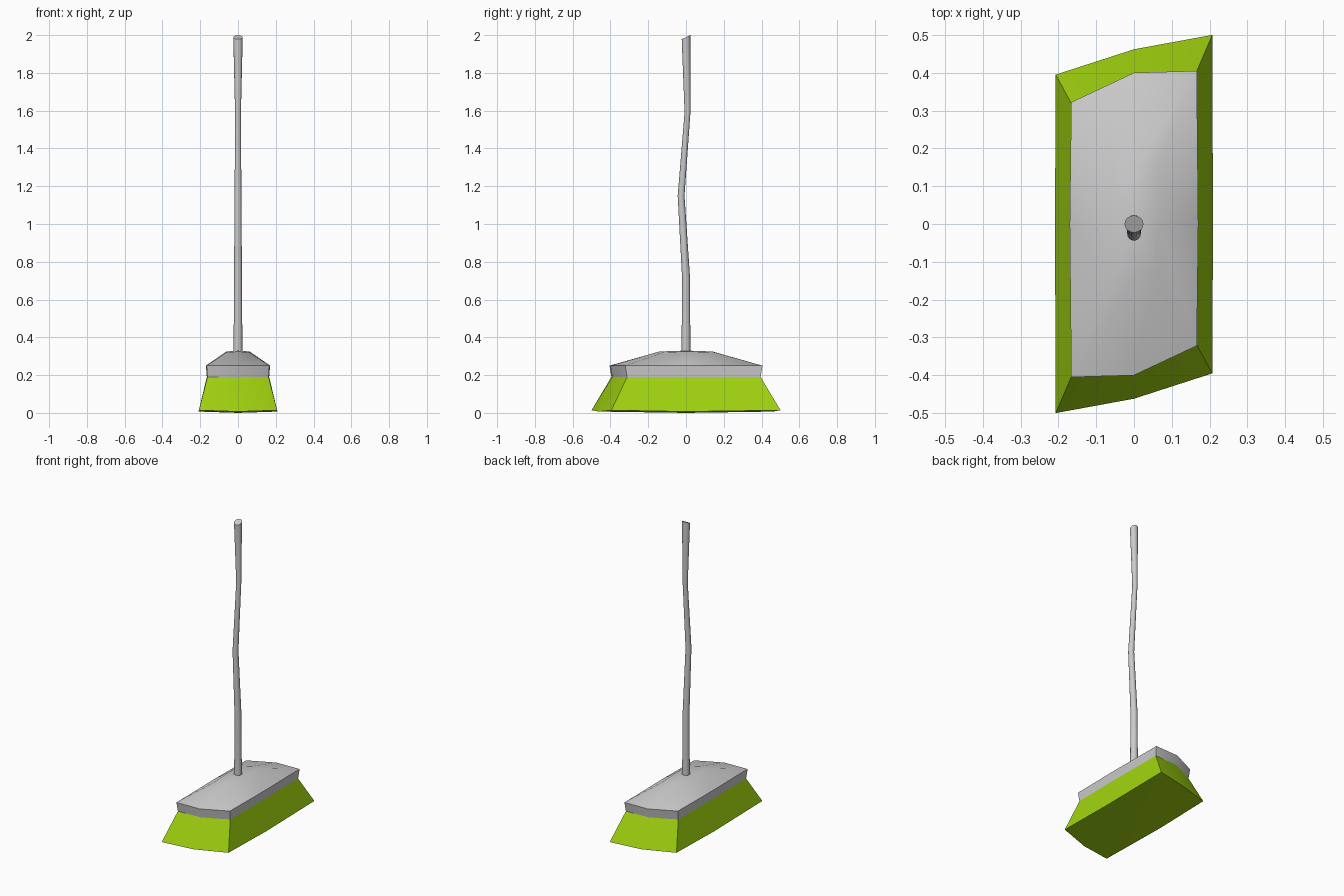
import bpy, math
from mathutils import Vector, Matrix

if "Cube" in bpy.data.objects:
    bpy.data.objects.remove(bpy.data.objects["Cube"])


def ring(x, x_mid, y_far, y_near, y_mid, z, z_mid):
    # skewed eight-point outline with two-fold rotational symmetry
    half = [(x_mid, 0, z_mid), (x, y_far, z), (0, y_mid, z_mid), (-x, y_near, z)]
    return half + [(-px, -py, pz) for px, py, pz in half]


def loft(name, rings, bottom=None, top=None, angle=40):
    # skin consecutive rings; ends close to a point, an n-gon (True) or stay open
    n = len(rings[0])
    verts = [v for r in rings for v in r]
    faces = [(k * n + i, k * n + (i + 1) % n, (k + 1) * n + (i + 1) % n, (k + 1) * n + i)
             for k in range(len(rings) - 1) for i in range(n)]
    for end, loop in ((bottom, list(range(n))[::-1]),
                      (top, list(range(len(verts) - n, len(verts))))):
        if end is True:
            faces.append(loop)
        elif end is not None:
            verts.append(end)
            c = len(verts) - 1
            faces += [(loop[i], loop[(i + 1) % n], c) for i in range(n)]
    me = bpy.data.meshes.new(name)
    me.from_pydata([tuple(v) for v in verts], [], faces)
    ob = bpy.data.objects.new(name, me)
    bpy.context.collection.objects.link(ob)
    bpy.ops.object.select_all(action='DESELECT')
    ob.select_set(True)
    bpy.context.view_layer.objects.active = ob
    bpy.ops.object.shade_smooth_by_angle(angle=math.radians(angle))
    return ob


# Shared seam between head and bristles
seam = ring(0.162, 0.165, 0.395, 0.312, 0.39, 0.19, 0.19)

# Head: short wall and low dome
loft("broom_head", [
    seam,
    ring(0.166, 0.170, 0.405, 0.322, 0.40, 0.25, 0.25),
    ring(0.060, 0.062, 0.155, 0.120, 0.14, 0.32, 0.325),
], bottom=True, top=(0, 0, 0.33))

# Bristles: flared block with slightly bulging underside
bristles = loft("bristles", [
    ring(0.207, 0.209, 0.50, 0.395, 0.462, 0.014, 0.007),
    seam,
], bottom=(0, 0, 0))
green = bpy.data.materials.new("bristle_green")
green.diffuse_color = (0.36, 0.66, 0.005, 1)
green.use_nodes = True
green.node_tree.nodes["Principled BSDF"].inputs["Base Color"].default_value = green.diffuse_color
bristles.data.materials.append(green)

# Handle: crooked stick, each row is y, z, radius, tilt in degrees
path = [(0, 0.30, 0.0235, 0), (0, 0.72, 0.021, 3), (-0.026, 1.15, 0.018, 0),
        (0.008, 1.59, 0.0155, 0), (0, 1.989, 0.025, 25)]
N = 16
sections = []
for y, z, r, tilt in path:
    rot = Matrix.Rotation(math.radians(tilt), 3, 'X')
    sections.append([rot @ Vector((r * math.cos(2 * math.pi * i / N),
                                   r * math.sin(2 * math.pi * i / N), 0)) + Vector((0, y, z))
                     for i in range(N)])
loft("handle", sections, bottom=True, top=True)
